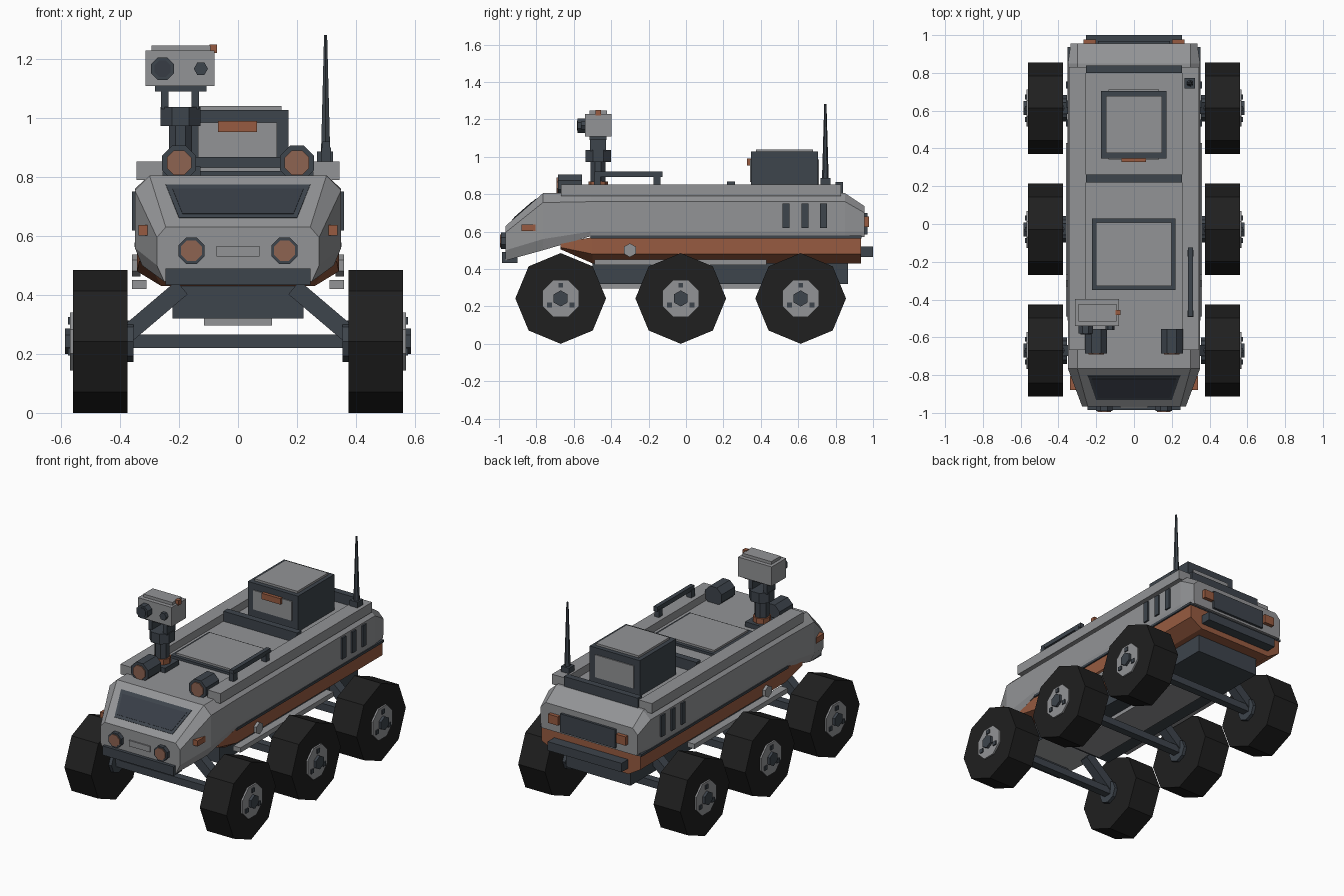
import bpy, bmesh
from math import radians
from mathutils import Matrix, Vector

cube = bpy.data.objects.get("Cube")
if cube:
    bpy.data.objects.remove(cube, do_unlink=True)


def material(name, r, g, b):
    m = bpy.data.materials.new(name)
    m.use_nodes = True
    m.diffuse_color = (r, g, b, 1)
    node = next(n for n in m.node_tree.nodes if n.type == "BSDF_PRINCIPLED")
    node.inputs["Base Color"].default_value = (r, g, b, 1)
    node.inputs["Roughness"].default_value = 0.7
    return m


GREY = material("hull grey", .29, .295, .305)
ORANGE = material("rust orange", .31, .105, .052)
LENS = material("amber lens", .27, .125, .083)
DARK = material("dark slate", .047, .058, .072)
GLASS = material("window glass", .038, .046, .06)
TYRE = material("tyre black", .014, .014, .014)


def finish(name, bm, mat):
    bmesh.ops.recalc_face_normals(bm, faces=bm.faces)
    me = bpy.data.meshes.new(name)
    bm.to_mesh(me)
    bm.free()
    me.materials.append(mat)
    ob = bpy.data.objects.new(name, me)
    bpy.context.collection.objects.link(ob)
    return ob


def box(name, mat, x, y, z):
    """Box from (low, high) ranges on each axis."""
    bm = bmesh.new()
    size = Matrix.Diagonal((x[1] - x[0], y[1] - y[0], z[1] - z[0], 1))
    mid = Matrix.Translation((sum(x) / 2, sum(y) / 2, sum(z) / 2))
    bmesh.ops.create_cube(bm, size=1, matrix=mid @ size)
    return finish(name, bm, mat)


def pair(name, mat, x, y, z):
    """Mirrored boxes on the left (+x) and right (-x)."""
    box("left_" + name, mat, x, y, z)
    box("right_" + name, mat, (-x[1], -x[0]), y, z)


def prism(name, mat, start, end, r, sides=8, r2=None, phase=0):
    """Cylinder or cone between two points."""
    a, b = Vector(start), Vector(end)
    d = b - a
    bm = bmesh.new()
    turn = d.to_track_quat("Z", "Y").to_matrix().to_4x4()
    spin = Matrix.Rotation(radians(phase), 4, "Z")
    bmesh.ops.create_cone(bm, cap_ends=True, segments=sides, radius1=r,
                          radius2=r if r2 is None else r2, depth=d.length,
                          matrix=Matrix.Translation((a + b) / 2) @ turn @ spin)
    return finish(name, bm, mat)


def loft(name, mat, sections):
    """Skin mirrored half profiles (x, z) placed along y."""
    bm = bmesh.new()
    rings = []
    for y, half in sections:
        pts = half + [(-x, z) for x, z in reversed(half)]
        rings.append([bm.verts.new((x, y, z)) for x, z in pts])
    n = len(rings[0])
    for a, b in zip(rings, rings[1:]):
        for i in range(n):
            j = (i + 1) % n
            bm.faces.new((a[i], a[j], b[j], b[i]))
    bm.faces.new(rings[0])
    bm.faces.new(rings[-1])
    return finish(name, bm, mat)


# Hull
loft("upper_hull", GREY, [
    (-.965, [(.245, .63), (.275, .595), (.275, .5), (.25, .445)]),
    (-.765, [(.30, .805), (.35, .755), (.35, .56), (.325, .5)]),
    (-.51, [(.30, .805), (.35, .76), (.35, .6), (.345, .575)]),
    (.85, [(.30, .805), (.35, .76), (.35, .6), (.345, .575)]),
    (.955, [(.30, .735), (.335, .70), (.335, .6), (.33, .57)])])
loft("lower_hull", ORANGE, [
    (-.67, [(.335, .54), (.335, .515), (.30, .505)]),
    (-.5, [(.342, .57), (.342, .48), (.26, .43)]),
    (.935, [(.342, .57), (.342, .48), (.26, .43)])])
box("belt_strip", DARK, (-.351, .351), (-.51, .938), (.563, .578))
box("chassis", DARK, (-.222, .222), (-.5, .865), (.32, .435))
box("belly_plate", GREY, (-.115, .115), (-.46, .5), (.296, .322))
pair("sill_rail", GREY, (.31, .36), (-.49, .43), (.42, .45))
pair("deck_rail", GREY, (.255, .345), (-.667, .83), (.79, .852))
for s, side in ((1, "left"), (-1, "right")):
    prism(side + "_filler_cap", GREY, (s * .33, -.3, .5), (s * .36, -.3, .5), .037, 6)
for i in range(3):
    y = .517 + i * .1
    pair(f"vent_{i}", DARK, (.34, .36), (y, y + .037), (.618, .75))


# Windshield plates lying on the sloped nose
def slope_plate(name, mat, top, bottom, lift):
    slope = Vector((0, -.175, .2)).normalized()
    bm = bmesh.new()
    pts = [(w * s, -.765 - (.805 - z) * .2 / .175, z)
           for s, (w, z) in ((-1, top), (1, top), (1, bottom), (-1, bottom))]
    low = [bm.verts.new(Vector(p) - slope * .004) for p in pts]
    high = [bm.verts.new(Vector(p) + slope * lift) for p in pts]
    bm.faces.new(low)
    bm.faces.new(high)
    for i in range(4):
        j = (i + 1) % 4
        bm.faces.new((low[i], low[j], high[j], high[i]))
    return finish(name, bm, mat)


slope_plate("windshield_frame", DARK, (.245, .773), (.2, .66), .003)
slope_plate("windshield_glass", GLASS, (.222, .757), (.188, .672), .005)

# Nose details
box("front_bumper", DARK, (-.245, .245), (-.985, -.9), (.433, .49))
box("nose_plate", GREY, (-.073, .073), (-.973, -.96), (.53, .566))
pair("front_marker", ORANGE, (.285, .338), (-.88, -.805), (.602, .637))
for s, side in ((1, "left"), (-1, "right")):
    x = s * .158
    prism(side + "_headlight", DARK, (x, -.95, .55), (x, -.99, .55), .048, phase=22.5)
    prism(side + "_headlight_lens", LENS, (x, -.98, .55), (x, -.995, .55), .038, phase=22.5)
    x = s * .2
    prism(side + "_spotlight", DARK, (x, -.555, .848), (x, -.685, .848), .063, phase=22.5)
    prism(side + "_spotlight_lens", LENS, (x, -.68, .848), (x, -.692, .848), .045, phase=22.5)

# Tail details
box("tail_panel", DARK, (-.19, .19), (.94, .97), (.585, .70))
pair("tail_light", ORANGE, (.2, .267), (.94, .978), (.625, .68))
box("rear_bumper", DARK, (-.255, .255), (.92, 1.0), (.465, .52))

# Deck hatch and cross bars
box("hatch_frame", DARK, (-.222, .22), (-.35, .03), (.8, .82))
box("hatch_lid", GREY, (-.2, .198), (-.328, .008), (.815, .832))
box("front_cross_bar", DARK, (-.255, .255), (.22, .262), (.79, .868))
box("rear_cross_bar", DARK, (-.255, .255), (.8, .84), (.79, .866))

# Equipment pod
box("pod", DARK, (-.175, .172), (.347, .705), (.8, 1.027))
box("pod_lid", GREY, (-.148, .147), (.375, .678), (1.02, 1.04))
box("pod_front_panel", GREY, (-.135, .132), (.341, .36), (.865, .985))
box("pod_rear_panel", GREY, (-.135, .132), (.69, .711), (.845, .985))
box("pod_handle", ORANGE, (-.067, .064), (.327, .35), (.953, .99))

# Hand rail
box("hand_rail", DARK, (.286, .312), (-.49, -.125), (.892, .92))
for name, y in (("front", -.475), ("rear", -.155)):
    box(name + "_rail_post", DARK, (.283, .315), (y - .018, y + .018), (.84, .9))

# Antenna
box("antenna_base", DARK, (.268, .322), (.718, .772), (.8, .887))
prism("antenna", DARK, (.297, .745, .88), (.297, .745, 1.282), .018, 6, .006)

# Sensor mast
mx, my = -.195, -.47
box("mast_plinth", DARK, (mx - .068, mx + .068), (my - .068, my + .068), (.79, .835))
prism("mast_ring", ORANGE, (mx, my, .83), (mx, my, .868), .052)
prism("mast_post", DARK, (mx, my, .86), (mx, my, .98), .043, phase=22.5)
prism("mast_collar", DARK, (mx, my, .973), (mx, my, 1.037), .074, phase=22.5)
for name, x in (("left", mx + .05), ("right", mx - .053)):
    box(name + "_mast_fork", DARK, (x - .013, x + .013), (my - .042, my + .042), (1.03, 1.1))
box("mast_yoke", DARK, (-.282, -.107), (my - .045, my + .045), (1.09, 1.11))
box("sensor_head", GREY, (-.313, -.08), (-.54, -.398), (1.108, 1.228))
box("sensor_cap", GREY, (-.293, -.093), (-.515, -.423), (1.22, 1.246))
box("sensor_beacon", ORANGE, (-.097, -.072), (-.483, -.455), (1.22, 1.25))
prism("main_camera", DARK, (-.256, -.53, 1.167), (-.256, -.58, 1.167), .042, phase=22.5)
prism("main_camera_glass", GLASS, (-.256, -.57, 1.167), (-.256, -.584, 1.167), .03, phase=22.5)
prism("small_camera", DARK, (-.126, -.53, 1.167), (-.126, -.562, 1.167), .024, 6, phase=30)

# Wheels, axles and struts
R = .2425
for name, y in (("front", -.67), ("middle", -.028), ("rear", .613)):
    box(name + "_axle", DARK, (-.38, .38), (y - .024, y + .024), (.22, .265))
    for s, side in ((1, "left"), (-1, "right")):
        tag = f"{side}_{name}"

        def disc(part, mat, x0, x1, r, sides=8, dy=0, dz=0, phase=0):
            prism(f"{tag}_{part}", mat, (s * x0, y + dy, R + dz), (s * x1, y + dy, R + dz),
                  r, sides, phase=phase)

        disc("tyre", TYRE, .375, .56, R)
        disc("hub_plate", GREY, .55, .57, .106, phase=22.5)
        disc("hub_cap", DARK, .56, .586, .043, 6)
        disc("knuckle", DARK, .355, .38, .07)
        for i, (dy, dz) in enumerate(((0, .07), (.06, -.035), (-.06, -.035))):
            disc(f"bolt_{i}", DARK, .56, .577, .018, 4, dy, dz, 45)
        strut = prism(tag + "_strut", DARK, (s * .39, y, .255), (s * .19, y, .425), .042, 4, phase=45)
